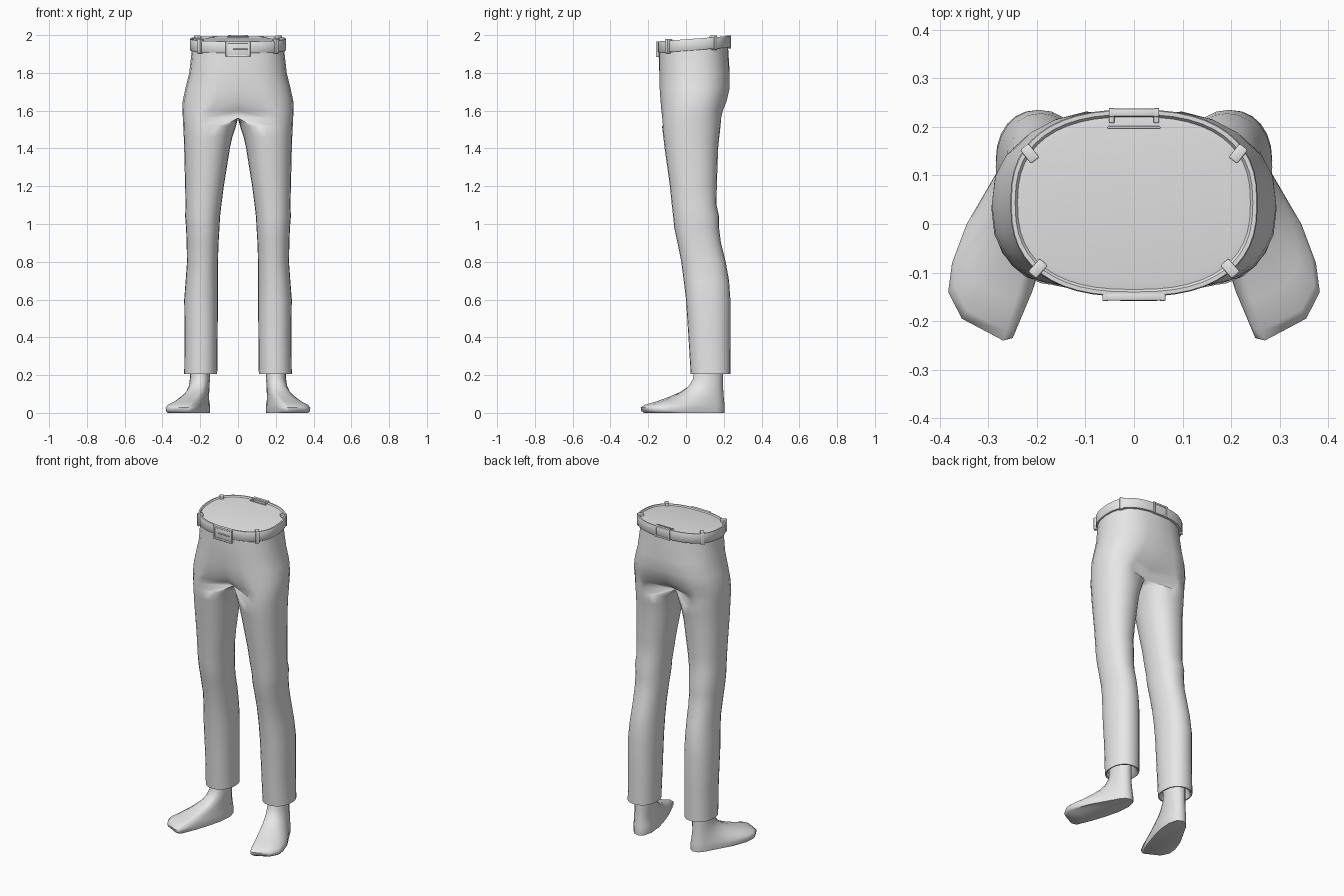
import bpy
import bmesh
import math
from mathutils import Matrix, Vector

cube = bpy.data.objects.get("Cube")
if cube:
    bpy.data.objects.remove(cube, do_unlink=True)

# One plain grey for everything
grey = bpy.data.materials.new("plain_grey")
grey.use_nodes = True
grey.diffuse_color = (0.8, 0.8, 0.8, 1)
grey.node_tree.nodes["Principled BSDF"].inputs["Base Color"].default_value = (0.8, 0.8, 0.8, 1)


def finish(name, bm, mirror=False, angle=45):
    """Turn a bmesh into a named, smooth shaded object."""
    mesh = bpy.data.meshes.new(name)
    bm.to_mesh(mesh)
    bm.free()
    mesh.materials.append(grey)
    obj = bpy.data.objects.new(name, mesh)
    bpy.context.collection.objects.link(obj)
    bpy.ops.object.select_all(action="DESELECT")
    obj.select_set(True)
    bpy.context.view_layer.objects.active = obj
    bpy.ops.object.shade_smooth_by_angle(angle=math.radians(angle))
    if mirror:
        mod = obj.modifiers.new("mirror", "MIRROR")
        mod.use_axis[0] = True
        mod.merge_threshold = 0.0005
    return obj


def loft(rings, cap_first=False, cap_last=False):
    """Skin a stack of closed rings, leaving out faces on the mirror plane."""
    bm = bmesh.new()
    rows = [[bm.verts.new(p) for p in ring] for ring in rings]
    for a, b in zip(rows, rows[1:]):
        for i in range(len(a)):
            j = (i + 1) % len(a)
            quad = (a[i], b[i], b[j], a[j])
            if any(abs(v.co.x) > 1e-5 for v in quad):
                bm.faces.new(quad)
    if cap_first:
        bm.faces.new(rows[0])
    if cap_last:
        bm.faces.new(rows[-1][::-1])
    loose = [v for v in bm.verts if not v.link_faces]
    bmesh.ops.delete(bm, geom=loose, context="VERTS")
    return bm


def power(value, exponent):
    return math.copysign(abs(value) ** exponent, value) if abs(value) > 1e-6 else 0.0


def unit_ring(count, squareness):
    """Points of a squared-off unit ellipse, counter-clockwise."""
    angles = [math.tau * i / count for i in range(count)]
    e = 2 / squareness
    return [(power(math.cos(a), e), power(math.sin(a), e)) for a in angles]


def belt_slope(y):
    return 0.075 * (y - 0.043)


# Trousers: half hips that split into one leg, mirrored
# hips: height, half width, front, back, centre pinch, roundness of each thigh
hips = [
    (1.95, .242, -.140, .222, 1, 0),
    (1.90, .247, -.145, .225, 1, 0),
    (1.80, .258, -.145, .235, .98, 0),
    (1.72, .278, -.145, .237, .95, .1),
    (1.65, .293, -.140, .220, .9, .25),
    (1.60, .294, -.135, .200, .75, .5),
    (1.56, .292, -.130, .190, .5, .75),
]
# leg: height, inner side, outer side, front, back (ends with the turned-in hem)
leg = [
    (1.52, .010, .290, -.127, .183),
    (1.46, .030, .287, -.120, .176),
    (1.40, .043, .285, -.113, .170),
    (1.20, .075, .280, -.085, .163),
    (1.10, .088, .278, -.075, .162),
    (1.04, .095, .280, -.068, .175),
    (0.98, .098, .275, -.062, .175),
    (0.90, .103, .272, -.045, .185),
    (0.80, .106, .270, -.025, .210),
    (0.70, .107, .277, -.012, .228),
    (0.60, .106, .285, 0, .235),
    (0.40, .108, .282, .013, .235),
    (.205, .110, .285, .025, .235),
    (.205, .118, .277, .033, .227),
    (.260, .140, .260, .050, .200),
]
rings = []
for z, width, front, back, pinch, split in hips:
    mid, depth = (front + back) / 2, (back - front) / 2
    ring = []
    for c, s in unit_ring(24, 2.4):
        if c < 1e-4:
            x, y = 0, mid + depth * s * pinch
        else:
            x = width * ((1 - split) * c + split * (1 + c) / 2)
            y = mid + depth * s
        ring.append((x, y, z))
    rings.append(ring)
for z, inner, outer, front, back in leg:
    ring = [((inner + outer) / 2 + c * (outer - inner) / 2,
             (front + back) / 2 + s * (back - front) / 2, z)
            for c, s in unit_ring(24, 2.2)]
    rings.append(ring)
finish("trousers", loft(rings), mirror=True, angle=70)

# Feet: sole outline shrinking up into the ankle
sole = [(.19, .205), (.225, .195), (.25, .165), (.275, .12), (.31, .06), (.345, 0),
        (.375, -.08), (.383, -.14), (.355, -.195), (.27, -.24), (.25, -.235),
        (.21, -.14), (.18, -.05), (.155, .04), (.147, .13), (.16, .185)]
ankle = [(.2 + .053 * math.sin(math.tau * i / len(sole)),
          .12 + .075 * math.cos(math.tau * i / len(sole))) for i in range(len(sole))]
# height and how far the outline has moved from sole to ankle
levels = [(0, .06), (.01, .01), (.028, 0), (.042, .07), (.06, .28), (.085, .52),
          (.11, .72), (.14, .87), (.18, .97), (.28, 1)]
rings = [[Vector((*s, z)).lerp(Vector((*a, z)), t) for s, a in zip(sole, ankle)]
         for z, t in levels]
finish("feet", loft(rings, True, True), mirror=True, angle=60)

# Belt with the closed waist inside it
rings = []
for inset, z in [(.03, 1.976), (.015, 1.974), (.010, 1.981), (.002, 1.981),
                 (0, 1.977), (0, 1.924), (.003, 1.92), (.018, 1.92)]:
    ring = []
    for c, s in unit_ring(48, 2.5):
        y = .043 + (.193 - inset) * s
        ring.append(((.255 - inset) * c, y, z + belt_slope(y)))
    rings.append(ring)
finish("belt", loft(rings, cap_first=True), angle=40)


def add_box(bm, centre, size, turn=0.0):
    matrix = (Matrix.Translation(centre) @ Matrix.Rotation(turn, 4, "Z")
              @ Matrix.Diagonal((*size, 1)))
    bmesh.ops.create_cube(bm, size=1, matrix=matrix)


def soften(bm, width):
    bmesh.ops.bevel(bm, geom=bm.edges[:], offset=width, segments=2,
                    profile=0.5, affect="EDGES")


def add_frame(bm, y, z, half_width, half_height, bar, depth):
    """Four bars around a rectangular opening."""
    for side in (-1, 1):
        add_box(bm, (side * (half_width - bar / 2), y, z),
                (bar, depth, 2 * half_height))
        add_box(bm, (0, y, z + side * (half_height - bar / 2)),
                (2 * half_width - bar, depth * .9, bar))


# Buckle with its plate and prong
bm = bmesh.new()
add_frame(bm, -.15, 1.925, .065, .042, .012, .018)
add_box(bm, (0, -.149, 1.925), (.11, .012, .066))
add_box(bm, (.01, -.155, 1.925), (.08, .007, .008))
soften(bm, .003)
finish("buckle", bm)

# Wide loop at the middle of the back
bm = bmesh.new()
add_frame(bm, .23, 1.965, .052, .035, .011, .018)
add_box(bm, (0, .199, 1.985), (.11, .005, .014))
for side in (-1, 1):
    add_box(bm, (side * .046, .221, 1.993), (.011, .026, .01))
soften(bm, .002)
finish("back_loop", bm)

# Narrow belt loops on each side
bm = bmesh.new()
for side in (-1, 1):
    for x, y, turn in [(.215, .145, .9), (.198, -.092, 2.3)]:
        add_box(bm, (side * x, y, 1.952 + belt_slope(y)),
                (.036, .022, .076), side * turn)
soften(bm, .003)
finish("belt_loops", bm)
